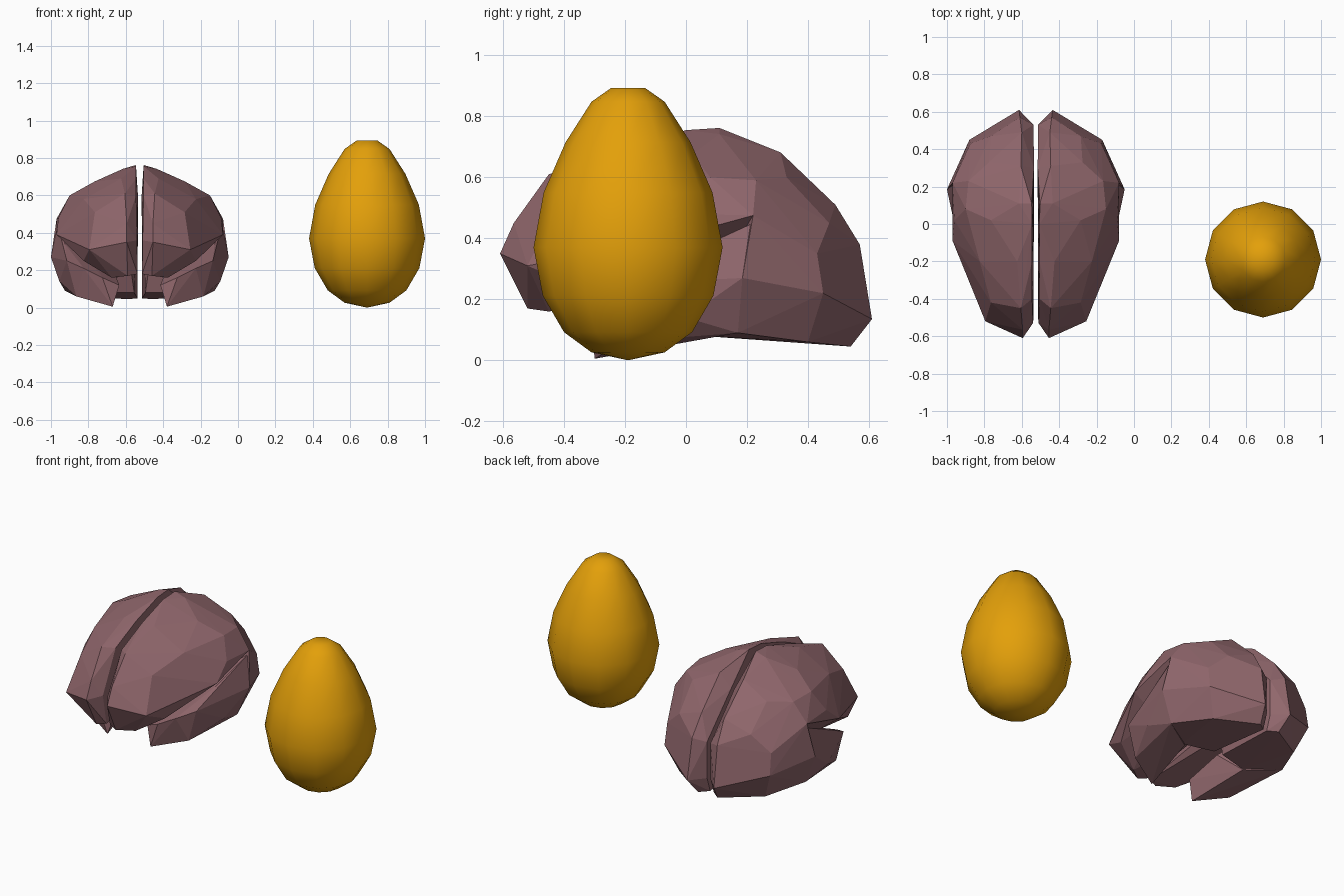
import bpy, bmesh, math

if "Cube" in bpy.data.objects:
    bpy.data.objects.remove(bpy.data.objects["Cube"])

def material(name, rgb):
    m = bpy.data.materials.new(name)
    m.diffuse_color = (*rgb, 1)
    m.use_nodes = True
    m.node_tree.nodes["Principled BSDF"].inputs["Base Color"].default_value = m.diffuse_color
    return m

MAUVE = material("mauve", (0.28, 0.135, 0.15))
AMBER = material("amber", (0.77, 0.35, 0.003))
MID_X = -0.525  # plane between the two brain halves

def finish(bm, name, mat):
    bmesh.ops.recalc_face_normals(bm, faces=bm.faces[:])
    me = bpy.data.meshes.new(name)
    bm.to_mesh(me)
    bm.free()
    me.materials.append(mat)
    ob = bpy.data.objects.new(name, me)
    bpy.context.collection.objects.link(ob)
    return ob

def lobe(name, points, side):
    """Faceted convex lobe; points are (distance from mid plane, y, z)."""
    bm = bmesh.new()
    for u, y, z in points:
        bm.verts.new((MID_X + side * u, y, z))
    bmesh.ops.convex_hull(bm, input=bm.verts[:])
    loose = [v for v in bm.verts if not v.link_faces]
    bmesh.ops.delete(bm, geom=loose, context='VERTS')
    return finish(bm, name, MAUVE)

# Parietal corners shared by the upper and rear lobes, so no seam shows
SHARED = [(.36, .23, .59), (.25, .33, .60), (.08, .31, .682), (.075, .49, .51),
          (.085, .57, .38), (.01, .30, .60), (.012, .53, .36), (.445, .22, .475)]

# Frontal and parietal lobes: everything above the side fissure
UPPER = SHARED + [
    (.012, -.50, .18), (.015, -.53, .36), (.02, -.40, .60), (.02, -.2, .69),
    (.02, 0, .755), (.022, .11, .762),
    (.07, -.61, .35), (.07, -.565, .45), (.08, -.45, .61), (.10, -.2, .69),
    (.09, .11, .742), (.27, -.52, .31), (.24, -.42, .51), (.355, -.28, .325), (.30, -.2, .58),
    (.445, -.09, .39), (.435, .02, .48), (.375, .08, .60), (.24, .02, .675),
    (.065, -.52, .17), (.15, -.45, .16), (.30, -.38, .25), (.30, -.08, .28), (.05, .0, .22)]

# Occipital lobe: the rear lower mass
OCCIPITAL = SHARED + [
    (.09, .61, .135), (.065, .54, .045), (.012, .50, .05), (.012, .53, .14),
    (.355, .45, .22), (.35, .43, .35), (.24, .47, .45), (.475, .185, .27), (.40, .17, .09),
    (.29, .40, .06), (.03, .10, .08), (.22, .05, .08), (.05, .05, .22)]

# Temporal lobe: reaches forward below the fissure
TEMPORAL = [
    (.145, -.30, .005), (.11, -.28, .12), (.20, -.31, .16), (.30, -.28, .21),
    (.34, -.21, .06), (.39, -.21, .25), (.43, .0, .14), (.475, .185, .27),
    (.40, .17, .09), (.44, .22, .45), (.21, .06, .07), (.14, -.08, .20), (.28, .05, .32),
    (.40, -.03, .34)]

for side, label in ((1, "right"), (-1, "left")):
    half = lobe("brain_half_" + label, UPPER, side)
    helpers = []
    for part, pts in (("occipital", OCCIPITAL), ("temporal", TEMPORAL)):
        helper = lobe(part + "_lobe_" + label, pts, side)
        helper.hide_render = True
        helpers.append(helper)
        mod = half.modifiers.new(part, 'BOOLEAN')
        mod.operation = 'UNION'
        mod.solver = 'EXACT'
        mod.object = helper
    # Bake the union and drop the helper lobes
    dg = bpy.context.evaluated_depsgraph_get()
    mesh = bpy.data.meshes.new_from_object(half.evaluated_get(dg))
    half.modifiers.clear()
    half.data = mesh
    for h in helpers:
        bpy.data.objects.remove(h)

# Egg: twelve-sided lathe, smooth shaded
PROFILE = [(.12, .026), (.21, .092), (.28, .212), (.31, .37), (.277, .55),
           (.205, .715), (.12, .848), (.056, .893)]
bm = bmesh.new()
N = 12
cx, cy = 0.69, -0.19
rings = [[bm.verts.new((cx + r * math.cos(math.tau * i / N), cy + r * math.sin(math.tau * i / N), z))
          for i in range(N)] for r, z in PROFILE]
for a, b in zip(rings, rings[1:]):
    for i in range(N):
        j = (i + 1) % N
        bm.faces.new((a[i], a[j], b[j], b[i]))
bm.faces.new(rings[-1])
tip = bm.verts.new((cx, cy, 0))
for i in range(N):
    bm.faces.new((tip, rings[0][(i + 1) % N], rings[0][i]))
for f in bm.faces:
    f.smooth = True
finish(bm, "egg", AMBER)
